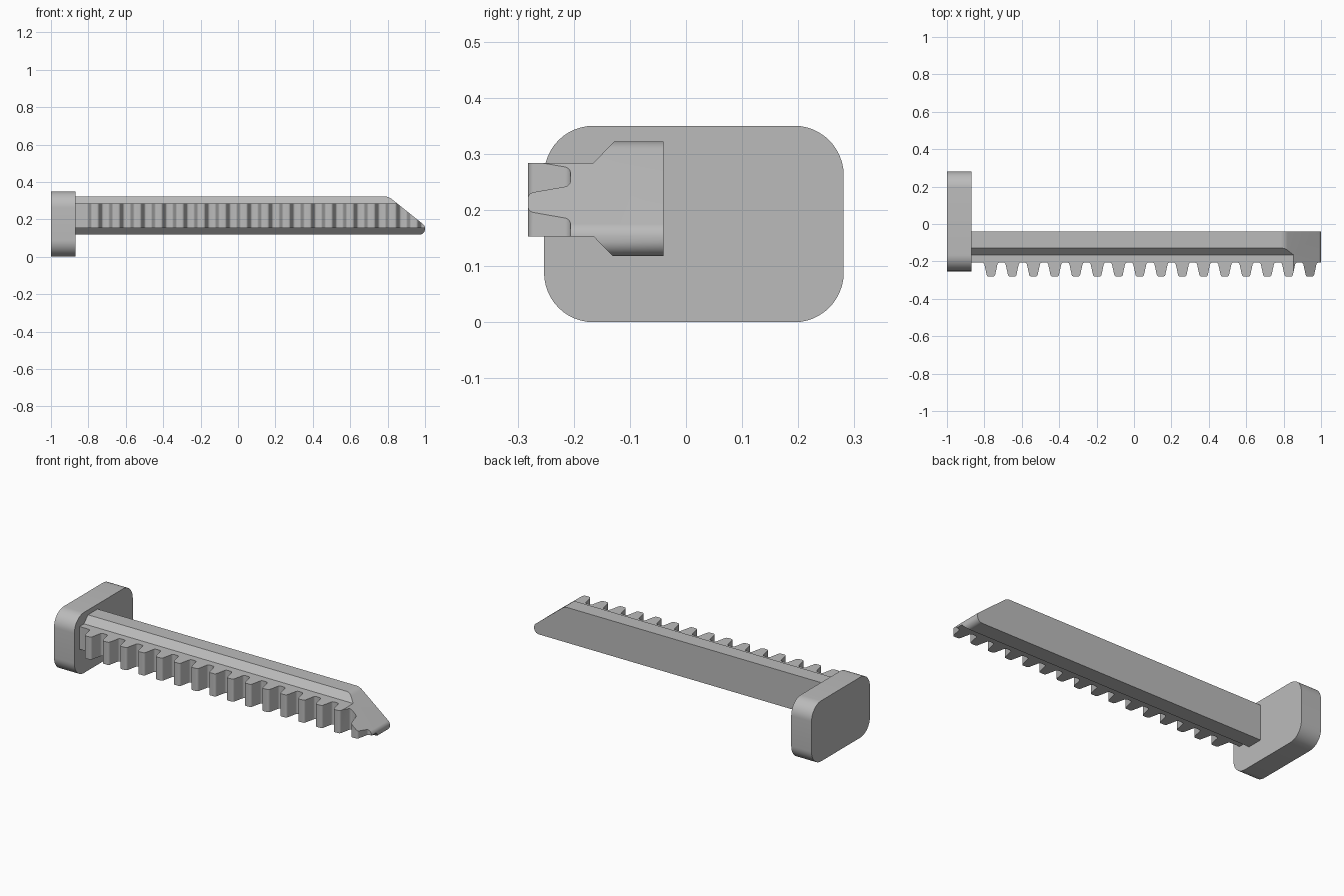
import bpy, bmesh, math
from mathutils import Vector

cube = bpy.data.objects.get("Cube")
if cube:
    bpy.data.objects.remove(cube, do_unlink=True)

GREY = (0.5, 0.5, 0.5, 1)
mat = bpy.data.materials.new("plain grey")
mat.use_nodes = True
mat.diffuse_color = GREY
mat.node_tree.nodes["Principled BSDF"].inputs["Base Color"].default_value = GREY


def fillet(corners, steps=8):
    """Round each (u, v, radius) corner of a closed outline."""
    out = []
    for i, (u, v, r) in enumerate(corners):
        p = Vector((u, v))
        if r == 0:
            out.append(p)
            continue
        a = (Vector(corners[i - 1][:2]) - p).normalized()
        b = (Vector(corners[(i + 1) % len(corners)][:2]) - p).normalized()
        half = a.angle(b) / 2
        centre = p + (a + b).normalized() * r / math.sin(half)
        start = p + a * r / math.tan(half) - centre
        end = p + b * r / math.tan(half) - centre
        total = start.angle(end)
        for k in range(steps + 1):
            t = k / steps
            w = (start * math.sin((1 - t) * total) + end * math.sin(t * total)) / math.sin(total)
            out.append(centre + w)
    return out


def prism(name, outline, axis, low, high):
    """Extrude an outline along an axis; u, v fill the other two axes in order."""
    bm = bmesh.new()
    verts = []
    for p in outline:
        co = [p[0], p[1]]
        co.insert(axis, low)
        verts.append(bm.verts.new(co))
    face = bm.faces.new(verts)
    new = bmesh.ops.extrude_face_region(bm, geom=[face])["geom"]
    shift = Vector((0, 0, 0))
    shift[axis] = high - low
    bmesh.ops.translate(bm, vec=shift, verts=[g for g in new if isinstance(g, bmesh.types.BMVert)])
    bmesh.ops.recalc_face_normals(bm, faces=bm.faces)
    mesh = bpy.data.meshes.new(name)
    bm.to_mesh(mesh)
    bm.free()
    mesh.materials.append(mat)
    obj = bpy.data.objects.new(name, mesh)
    bpy.context.collection.objects.link(obj)
    return obj


def activate(obj):
    bpy.ops.object.select_all(action='DESELECT')
    obj.select_set(True)
    bpy.context.view_layer.objects.active = obj


def intersect(obj, cutter):
    cutter.hide_render = True
    mod = obj.modifiers.new("shape", 'BOOLEAN')
    mod.operation = 'INTERSECT'
    mod.solver = 'EXACT'
    mod.object = cutter
    activate(obj)
    bpy.ops.object.modifier_apply(modifier=mod.name)
    bpy.data.objects.remove(cutter, do_unlink=True)


# End plate with rounded corners
R = 0.088
head = prism("end_plate", fillet([(-0.253, 0, R), (0.281, 0, R), (0.281, 0.35, R), (-0.253, 0.35, R)], 12),
             0, -1, -0.87)

# Bar cross-section: wide back, chamfers, narrow toothed strip
bar = prism("toothed_bar", [(-0.04, 0.05), (-0.04, 0.39), (-0.062, 0.39), (-0.165, 0.284),
                            (-0.32, 0.284), (-0.32, 0.153), (-0.165, 0.153), (-0.065, 0.05)], 0, -0.875, 1.1)

# Side outline: flat top and bottom, sloped tip with a rounded nose
side = prism("side_cutter", fillet([(-0.95, 0.118, 0), (1, 0.118, 0.03), (1, 0.166, 0.03),
                                    (0.805, 0.322, 0.06), (-0.95, 0.322, 0)]), 1, -0.5, 0.2)

# Row of rounded teeth along the front edge
half_tooth = fillet([(0, -0.2815, 0), (0.0205, -0.2815, 0.013), (0.037, -0.206, 0.013), (0.055, -0.206, 0),
                     (0.055, -0.1, 0), (0, -0.1, 0)], 6)[1:-3]
tooth = [Vector((-p.x, p.y)) for p in reversed(half_tooth)] + half_tooth
PITCH = 0.1137
row = [Vector((-0.95, 0.1)), Vector((-0.95, -0.206))]
for i in range(16):
    row += [p + Vector((-0.765 + i * PITCH, 0)) for p in tooth]
row += [Vector((1.2, -0.206)), Vector((1.2, 0.1))]
rack = prism("rack_cutter", row, 2, -0.1, 0.5)

intersect(bar, rack)
intersect(bar, side)

# Smooth the rounded surfaces, keep the edges sharp
for obj in (head, bar):
    activate(obj)
    bpy.ops.object.shade_smooth_by_angle(angle=math.radians(25))
